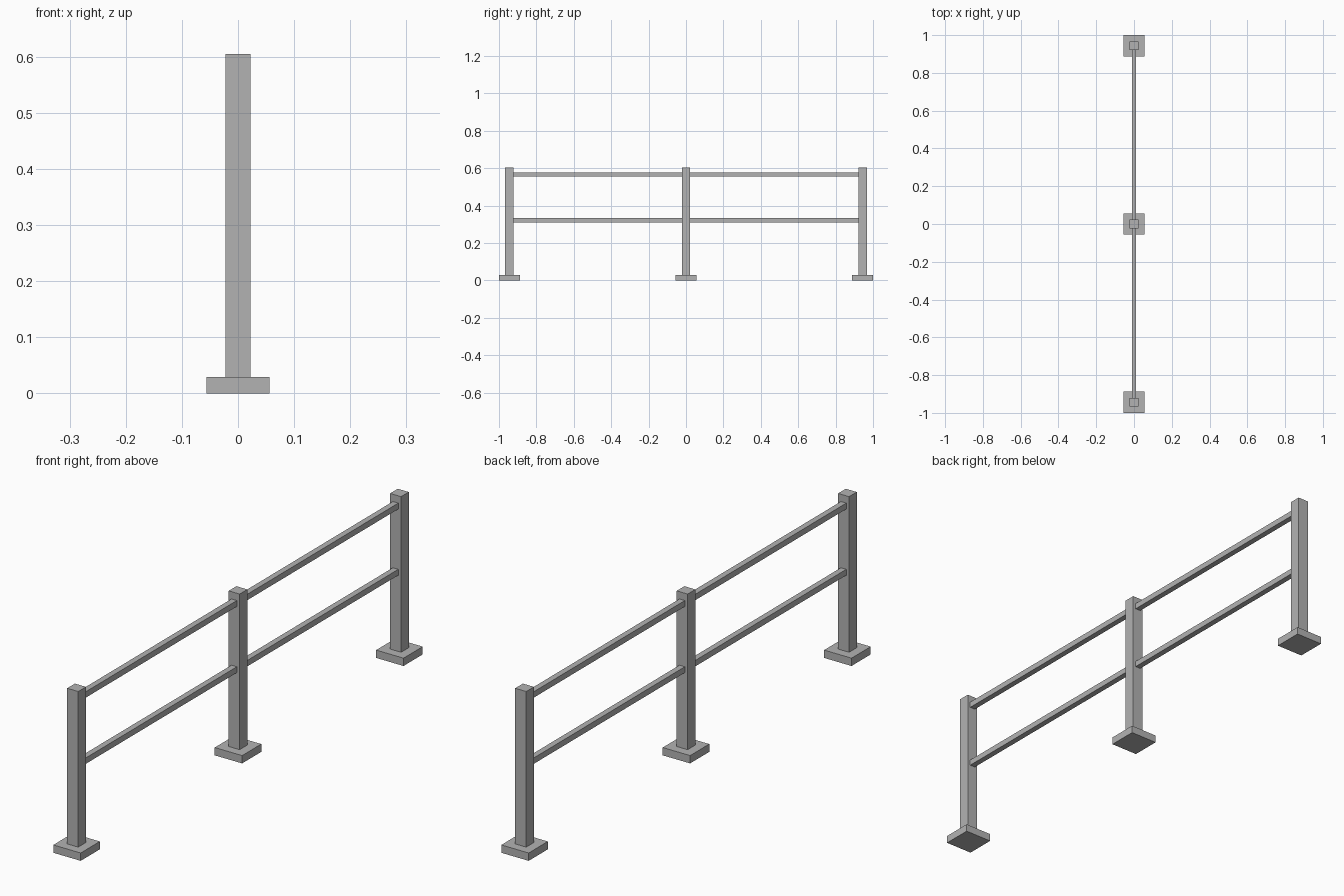
import bpy

cube = bpy.data.objects.get("Cube")
if cube:
    bpy.data.objects.remove(cube, do_unlink=True)

# Single grey paint
grey = bpy.data.materials.new("grey_metal")
grey.use_nodes = True
colour = (0.45, 0.45, 0.45, 1)
grey.diffuse_color = colour
grey.node_tree.nodes["Principled BSDF"].inputs["Base Color"].default_value = colour

POST_Y = 0.944
POST_W = 0.045
BASE_W = 0.112
BASE_H = 0.029
TOP = 0.605
RAIL = 0.022


def box(name, low, high):
    """Add a box spanning two opposite corners."""
    centre = [(a + b) / 2 for a, b in zip(low, high)]
    bpy.ops.mesh.primitive_cube_add(size=1, location=centre)
    part = bpy.context.object
    part.name = name
    part.scale = [b - a for a, b in zip(low, high)]
    bpy.ops.object.transform_apply(location=False, rotation=False, scale=True)
    part.data.materials.append(grey)


# Posts standing on square base plates
for place, y in (("front", -POST_Y), ("middle", 0), ("back", POST_Y)):
    b, p = BASE_W / 2, POST_W / 2
    box(place + "_base_plate", (-b, y - b, 0), (b, y + b, BASE_H))
    box(place + "_post", (-p, y - p, BASE_H), (p, y + p, TOP))

# Two rails in each bay, running from post face to post face
for place, start in (("front", -POST_Y), ("back", 0)):
    for level, z in (("lower", 0.322), ("upper", 0.567)):
        r = RAIL / 2
        box(f"{place}_{level}_rail",
            (-r, start + POST_W / 2, z - r),
            (r, start + POST_Y - POST_W / 2, z + r))
